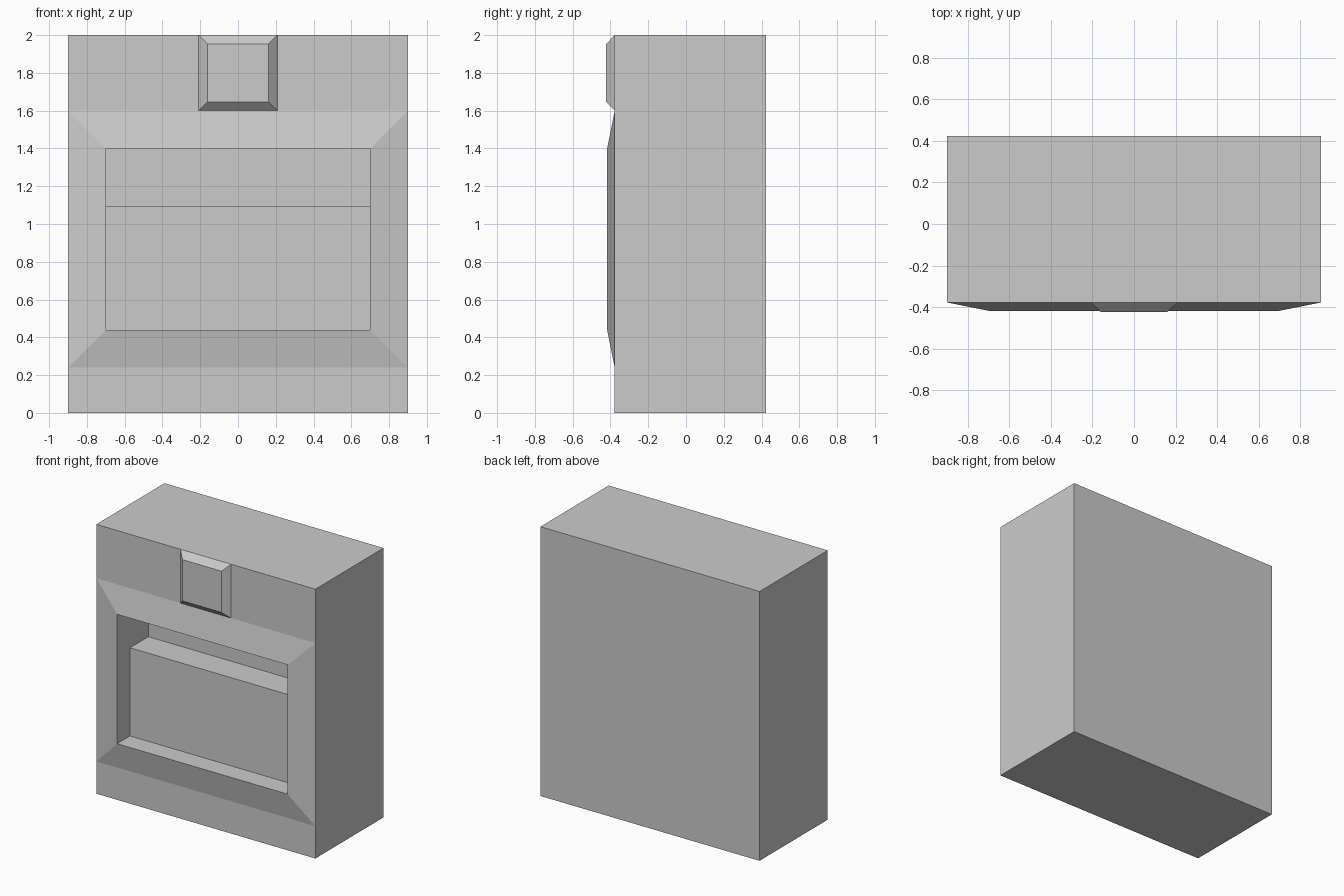
import bpy
import bmesh
from mathutils import Matrix

if "Cube" in bpy.data.objects:
    bpy.data.objects.remove(bpy.data.objects["Cube"], do_unlink=True)

HALF_W, HEIGHT = 0.9, 2.0
FRONT, BACK = -0.3775, 0.4225

grey = bpy.data.materials.new("plain_grey")
grey.use_nodes = True
grey.diffuse_color = (0.6, 0.6, 0.6, 1)
grey.node_tree.nodes["Principled BSDF"].inputs["Base Color"].default_value = (0.6, 0.6, 0.6, 1)


def box(x0, x1, y0, y1, z0, z1):
    bm = bmesh.new()
    centre = ((x0 + x1) / 2, (y0 + y1) / 2, (z0 + z1) / 2)
    size = Matrix.Diagonal((x1 - x0, y1 - y0, z1 - z0, 1))
    bmesh.ops.create_cube(bm, size=1, matrix=Matrix.Translation(centre) @ size)
    bm.normal_update()
    return bm


def front_face(bm, z):
    """Front-facing face whose centre is nearest to height z."""
    faces = [f for f in bm.faces if f.normal.y < -0.99]
    return min(faces, key=lambda f: abs(f.calc_center_median().z - z))


def split(bm, faces, z):
    geom = {g for f in faces for g in (f, *f.edges, *f.verts)}
    bmesh.ops.bisect_plane(bm, geom=list(geom), plane_co=(0, 0, z), plane_no=(0, 0, 1))
    bm.normal_update()


def inset(bm, face, thickness, depth):
    bmesh.ops.inset_individual(bm, faces=[face], thickness=thickness, depth=depth,
                               use_even_offset=True)
    bm.normal_update()
    return face


def finish(bm, name):
    mesh = bpy.data.meshes.new(name)
    bm.to_mesh(mesh)
    bm.free()
    mesh.materials.append(grey)
    obj = bpy.data.objects.new(name, mesh)
    bpy.context.collection.objects.link(obj)


# Cabinet body, with a band across the front for the raised frame
body = box(-HALF_W, HALF_W, FRONT, BACK, 0, HEIGHT)
for z in (0.24, 1.6):
    split(body, list(body.faces), z)

# Sloping frame, then the recess behind it
opening = inset(body, front_face(body, 0.92), 0.2, 0.04)
panel = inset(body, opening, 0, -0.15)

# Deeper slot above the panel
split(body, [panel], 1.095)
slot = next(f for f in body.faces if f.normal.y < -0.99
            and 1.1 < f.calc_center_median().z < 1.4)
inset(body, slot, 0, -0.215)
finish(body, "cabinet_body")

# Bevelled block at the top of the front
block = box(-0.208, 0.208, FRONT, BACK, 1.6, HEIGHT)
plate = front_face(block, 1.8)
bmesh.ops.delete(block, geom=[f for f in block.faces if f != plate], context="FACES")
inset(block, plate, 0.047, 0.045)
finish(block, "front_block")
